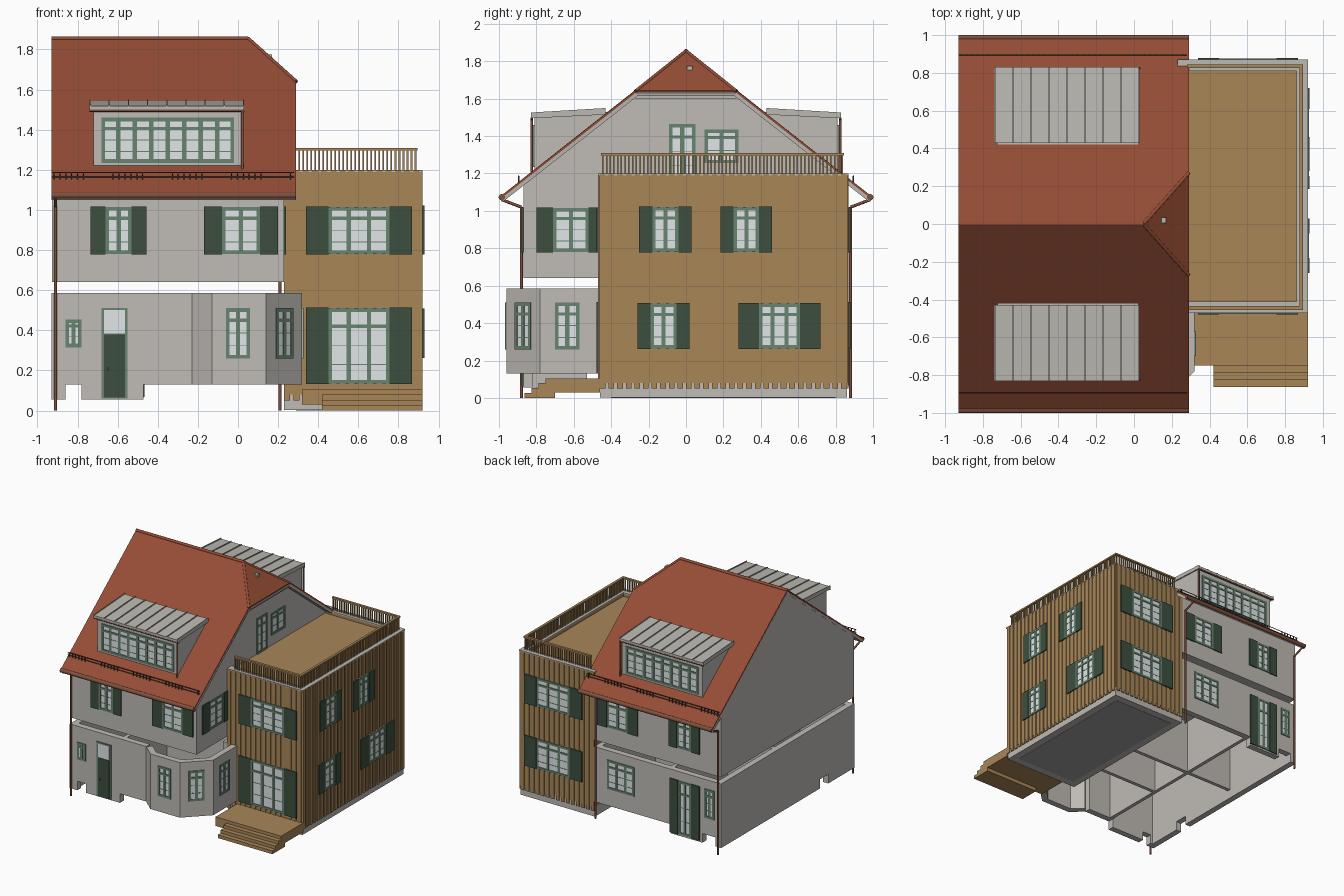
import bpy, bmesh
from math import hypot
from mathutils import Matrix, Vector

cube = bpy.data.objects.get("Cube")
if cube:
    bpy.data.objects.remove(cube)


def material(name, r, g, b):
    m = bpy.data.materials.new(name)
    m.use_nodes = True
    col = [(c / 255) ** 2.2 for c in (r, g, b)] + [1]
    m.diffuse_color = col
    m.node_tree.nodes["Principled BSDF"].inputs["Base Color"].default_value = col
    return m


PLASTER = material("plaster", 190, 186, 180)
TILE = material("roof_tile", 147, 78, 56)
WOOD = material("timber", 166, 133, 88)
GLASS = material("pale_glass", 228, 233, 234)
FRAME = material("sage_frame", 104, 130, 112)
SHUTTER = material("dark_green", 62, 80, 65)
COPPER = material("brown_copper", 126, 80, 64)
IRON = material("dark_iron", 66, 62, 60)
ZINC = material("zinc", 186, 184, 177)
SLAB = material("concrete", 160, 160, 160)


def finish(name, bm, mats):
    bmesh.ops.recalc_face_normals(bm, faces=bm.faces)
    me = bpy.data.meshes.new(name)
    bm.to_mesh(me)
    bm.free()
    for m in mats:
        me.materials.append(m)
    ob = bpy.data.objects.new(name, me)
    bpy.context.collection.objects.link(ob)
    return ob


def boxes(name, items, M=Matrix()):
    """Boxes given as (low corner, high corner, material) in frame M."""
    bm, mats = bmesh.new(), []
    for lo, hi, mat in items:
        if mat not in mats:
            mats.append(mat)
        lo, hi = Vector(lo), Vector(hi)
        T = Matrix.Translation((lo + hi) / 2) @ Matrix.Diagonal((*(hi - lo), 1))
        vs = bmesh.ops.create_cube(bm, size=1, matrix=M @ T)["verts"]
        for f in {f for v in vs for f in v.link_faces}:
            f.material_index = mats.index(mat)
    return finish(name, bm, mats)


def prism(name, yz, x0, x1, mat):
    bm = bmesh.new()
    f = bm.faces.new([bm.verts.new((x0, y, z)) for y, z in yz])
    ext = bmesh.ops.extrude_face_region(bm, geom=[f])["geom"]
    bmesh.ops.translate(bm, vec=(x1 - x0, 0, 0),
                        verts=[v for v in ext if isinstance(v, bmesh.types.BMVert)])
    return finish(name, bm, [mat])


def tube(name, pts, r, mat):
    bm = bmesh.new()
    for p, q in zip(pts, pts[1:]):
        p, q = Vector(p), Vector(q)
        R = (q - p).to_track_quat("Z", "Y").to_matrix().to_4x4()
        bmesh.ops.create_cone(bm, cap_ends=True, segments=10, radius1=r, radius2=r,
                              depth=(q - p).length,
                              matrix=Matrix.Translation((p + q) / 2) @ R)
    for f in bm.faces:
        f.smooth = len(f.verts) == 4
    return finish(name, bm, [mat])


def face(x, y, nx, ny):
    """Wall frame: first axis along the wall, second outward, third up."""
    n = hypot(nx, ny)
    nx, ny = nx / n, ny / n
    return Matrix(((-ny, nx, 0, x), (nx, ny, 0, y), (0, 0, 1, 0), (0, 0, 0, 1)))


def window(name, M, u0, u1, z0, z1, sashes=2, shutter=0, rows=3):
    b, d = 0.018, 0.007
    items = [((u0, -0.01, z0), (u1, 0.002, z1), GLASS)]
    for a, c in ((u0, u0 + b), (u1 - b, u1)):
        items.append(((a, -0.01, z0), (c, d, z1), FRAME))
    zt = z0 + (z1 - z0) * 0.76
    for a, c in ((z0, z0 + b), (z1 - b, z1), (zt - 0.008, zt + 0.008)):
        items.append(((u0, -0.01, a), (u1, d, c), FRAME))
    w = (u1 - u0) / sashes
    for i in range(1, sashes):
        items.append(((u0 + i * w - 0.011, 0, z0), (u0 + i * w + 0.011, d - 0.001, z1), FRAME))
    for i in range(1, rows):
        z = z0 + (zt - z0) * i / rows
        items.append(((u0, 0, z - 0.002), (u1, 0.004, z + 0.002), FRAME))
    if shutter:
        for a in (u0 - shutter, u1):
            items.append(((a, -0.005, z0 - 0.003), (a + shutter, 0.009, z1 + 0.003), SHUTTER))
    boxes(name, items, M)


# Ground floor: open ring of walls with an angled bay
LOW, GZ, TOP, T = 0.055, 0.13, 0.585, 0.05
ring = [(-0.93, 0.87), (-0.93, -0.87), (-0.23, -0.87), (-0.13, -0.96), (0.14, -0.96),
        (0.32, -0.78), (0.32, -0.47)]
for i, ((ax, ay), (bx, by)) in enumerate(zip(ring, ring[1:])):
    L = hypot(bx - ax, by - ay)
    boxes(f"ground_wall_{i}", [((0, -T, GZ), (L, 0, TOP), PLASTER)],
          face(ax, ay, by - ay, ax - bx))
boxes("ground_wall_rear", [((-0.93, 0.82, GZ), (0.23, 0.87, TOP), PLASTER)])
boxes("footings", [((x0, y0, LOW), (x1, y1, GZ), PLASTER) for x0, x1, y0, y1 in (
    (-0.93, -0.86, -0.87, -0.82), (-0.78, -0.47, -0.87, -0.82), (-0.76, -0.47, 0.82, 0.87),
    (-0.93, -0.88, -0.82, -0.53), (-0.93, -0.88, -0.42, 0.87))])
boxes("inner_walls", [((-0.47, -0.85, GZ), (-0.44, 0.85, TOP), PLASTER),
                      ((-0.9, 0.1, GZ), (0.23, 0.13, TOP), PLASTER),
                      ((0.19, -0.47, GZ), (0.23, 0.85, TOP), PLASTER),
                      ((-0.44, -0.3, GZ), (0.2, -0.27, TOP), PLASTER)])

# Upper floor and gables
prism("upper_floor", [(-0.87, 0.64), (0.87, 0.64), (0.87, 1.14), (0.26, 1.62),
                      (-0.26, 1.62), (-0.87, 1.14)], -0.928, 0.23, PLASTER)
prism("left_gable", [(-0.3, 1.59), (0.3, 1.59), (0, 1.83)], -0.928, -0.05, PLASTER)

# Main roof with a half hip on one end: tiles over a pale boarded deck
EAVE, RIDGE, HY, HZ = 1.08, 1.86, 0.27, 1.645


def roof_layer(name, drop, thickness, mat):
    bm = bmesh.new()
    ridge = [bm.verts.new((x, 0, RIDGE - drop)) for x in (-0.93, 0.05)]
    hip = []
    for s in (-1, 1):
        c = [bm.verts.new(p) for p in ((-0.93, s * 0.99, EAVE - drop), (0.29, s * 0.99, EAVE - drop),
                                       (0.29, s * HY, HZ - drop))]
        hip.append(c[2])
        bm.faces.new(c + ridge[::-1])
    bm.faces.new(hip + [ridge[1]])
    ob = finish(name, bm, [mat])
    mod = ob.modifiers.new("thickness", "SOLIDIFY")
    mod.thickness = thickness
    mod.offset = -1 if ob.data.polygons[0].normal.z > 0 else 1


roof_layer("roof_tiles", 0, 0.012, TILE)
roof_layer("roof_deck", 0.0145, 0.02, PLASTER)
tube("ridge_cap", [(-0.93, 0, RIDGE - 0.006), (0.05, 0, RIDGE - 0.006)], 0.012, TILE)
for s in (-1, 1):
    tube("hip_cap", [(0.05, 0, RIDGE - 0.006), (0.29, s * HY, HZ - 0.006)], 0.01, TILE)
boxes("hip_soffit", [((0.2, -0.27, 1.6), (0.275, 0.27, 1.622), ZINC)])
boxes("hip_vent", [((0.14, 0.005, 1.73), (0.17, 0.035, 1.775), ZINC)])

# Gutters, snow guards and dormers on both slopes
for s, side in ((-1, "front"), (1, "rear")):
    tube(f"{side}_gutter", [(-0.93, s * 0.985, 1.073), (0.29, s * 0.985, 1.073)], 0.017, COPPER)
    guard = [((-0.93, s * 0.895 - 0.002, z), (0.28, s * 0.895 + 0.002, z + 0.004), IRON)
             for z in (1.163, 1.185)]
    for i in range(41):
        x = -0.92 + i * 0.0295
        if i % 10 < 6:
            guard.append(((x, s * 0.895 - 0.004, 1.14), (x + 0.005, s * 0.895 + 0.004, 1.186), IRON))
    boxes(f"{side}_snow_guard", guard)

    prism(f"{side}_dormer", [(s * y, z) for y, z in
          ((0.81, 1.2), (0.81, 1.505), (0.42, 1.53), (0.42, 1.45))], -0.72, 0.02, PLASTER)
    prism(f"{side}_dormer_roof", [(s * y, z) for y, z in
          ((0.83, 1.495), (0.83, 1.518), (0.43, 1.542), (0.43, 1.515))], -0.74, 0.03, ZINC)
    for i in range(9):
        x = -0.74 + i * 0.0955
        prism(f"{side}_dormer_seam", [(s * y, z) for y, z in
              ((0.83, 1.51), (0.83, 1.526), (0.43, 1.55), (0.43, 1.53))], x, x + 0.006, ZINC)
    tube(f"{side}_dormer_gutter", [(-0.74, s * 0.825, 1.496), (0.03, s * 0.825, 1.496),
                                   (0.022, s * 0.825, 1.49), (0.022, s * 0.825, 1.2)], 0.007, COPPER)
    u0, u1 = (-0.68, -0.02) if s < 0 else (0.02, 0.68)
    window(f"{side}_dormer_window", face(0, s * 0.81, 0, s), u0, u1, 1.235, 1.46, sashes=8)

for x, s in ((-0.91, -1), (-0.91, 1), (0.21, 1)):
    tube("downpipe", [(x, s * 0.985, 1.06), (x, s * 0.88, 1.02), (x, s * 0.88, 0)], 0.008, COPPER)

# Timber extension
X0, X1, Y0, Y1 = 0.23, 0.92, -0.47, 0.87
boxes("extension_core", [((X0, Y0 + 0.006, 0.08), (X1 - 0.006, Y1 - 0.006, 1.17), WOOD),
                         ((X0, Y0 + 0.009, 0.002), (X1 - 0.009, Y1 - 0.009, 0.08), PLASTER),
                         ((X0 + 0.06, Y0 + 0.07, 0), (X1 - 0.07, Y1 - 0.07, 0.004), SLAB)])
boards, PITCH, WIDE = [], 0.046, 0.03
for i in range(15):
    x = X0 + i * PITCH
    for y in (Y0, Y1 - 0.008):
        boards.append(((x, y, 0.05), (x + WIDE, y + 0.008, 1.198), WOOD))
for i in range(29):
    y = Y0 + 0.01 + i * PITCH
    boards.append(((X1 - 0.008, y, 0.05), (X1, y + WIDE, 1.198), WOOD))
boxes("cladding_boards", boards)
I = 0.006
boxes("parapet_sides", [((X0, Y0 + I, 1.1), (X1 - I, Y0 + 0.06, 1.19), WOOD),
                        ((X0, Y1 - 0.06, 1.1), (X1 - I, Y1 - I, 1.19), WOOD),
                        ((X1 - 0.06, Y0 + I, 1.1), (X1 - I, Y1 - I, 1.19), WOOD)])
boxes("parapet_cap", [((X0, Y0, 1.19), (X1, Y0 + 0.06, 1.2), ZINC),
                      ((X0, Y1 - 0.06, 1.19), (X1, Y1, 1.2), ZINC),
                      ((X1 - 0.06, Y0, 1.19), (X1, Y1, 1.2), ZINC)])

# Terrace railing
R0, R1, RX = -0.445, 0.835, 0.885
rails = [((0.28, y - 0.01, 1.297), (RX + 0.01, y + 0.01, 1.31), WOOD) for y in (R0, R1)]
rails.append(((RX - 0.01, R0, 1.297), (RX + 0.01, R1, 1.31), WOOD))
spots = [(0.285 + i * 0.02, y) for i in range(31) for y in (R0, R1)]
spots += [(RX, R0 + i * 0.02) for i in range(65)]
rails += [((x - 0.004, y - 0.004, 1.2), (x + 0.004, y + 0.004, 1.3), WOOD) for x, y in spots]
boxes("terrace_railing", rails)

# Entrance deck and steps
boxes("deck_steps", [((0.32, -0.75, 0.03), (0.92, Y0 + 0.01, 0.105), WOOD)] +
      [((0.42, -0.75 - i * 0.038, 0), (0.92, -0.7, 0.105 - i * 0.026), WOOD) for i in (1, 2, 3)])

# Windows and doors
front, rear = face(0, -0.87, 0, -1), face(0, 0.87, 0, 1)
side, ext_side = face(0.23, 0, 1, 0), face(X1, 0, 1, 0)
ext_front, ext_rear = face(0, Y0, 0, -1), face(0, Y1, 0, 1)
window("front_upper_window_a", front, -0.66, -0.53, 0.78, 1.015, 2, 0.075)
window("front_upper_window_b", front, -0.08, 0.11, 0.78, 1.015, 2, 0.09)
window("front_small_window", front, -0.86, -0.78, 0.315, 0.455, 2, 0, 2)
window("bay_window_front", face(0, -0.96, 0, -1), -0.06, 0.06, 0.26, 0.51)
window("bay_window_angled", face(0.23, -0.87, 1, -1), -0.06, 0.06, 0.26, 0.51)
window("bay_window_side", face(0.32, 0, 1, 0), -0.70, -0.57, 0.26, 0.51)
boxes("front_door", [((-0.68, -0.01, 0.06), (-0.55, 0.006, 0.51), FRAME),
                     ((-0.667, 0, 0.065), (-0.563, 0.009, 0.38), SHUTTER),
                     ((-0.667, 0, 0.385), (-0.563, 0.009, 0.5), GLASS),
                     ((-0.65, 0.009, 0.2), (-0.642, 0.018, 0.215), COPPER)], front)

window("rear_upper_window_a", rear, 0.53, 0.66, 0.78, 1.015, 2, 0.075)
window("rear_upper_window_b", rear, -0.11, 0.08, 0.78, 1.015, 2, 0.09)
window("rear_lower_window", rear, -0.11, 0.14, 0.27, 0.51, 3)
window("rear_door", rear, 0.54, 0.66, 0.07, 0.51, 2, 0.075)
window("rear_small_window", rear, 0.78, 0.87, 0.27, 0.51)

window("side_upper_window", side, -0.71, -0.52, 0.78, 1.015, 2, 0.09)
window("gable_door", side, -0.09, 0.05, 1.17, 1.465)
window("gable_window", side, 0.10, 0.28, 1.255, 1.435, 2, 0, 2)

for M, tag, a, b, low in ((ext_front, "front", 0.45, 0.755, 0.135),
                          (ext_rear, "rear", -0.755, -0.45, 0.265)):
    window(f"extension_{tag}_upper", M, a, b, 0.78, 1.015, 3, 0.112)
    window(f"extension_{tag}_lower", M, a, b, low, 0.51, 3, 0.112)
for i, (a, b, z, n, s) in enumerate(((-0.18, -0.04, 0.78, 2, 0.07), (0.255, 0.39, 0.78, 2, 0.07),
                                     (-0.19, -0.05, 0.265, 2, 0.07), (0.39, 0.61, 0.265, 3, 0.11))):
    window(f"extension_side_window_{i}", ext_side, a, b, z, z + 0.24, n, s)
